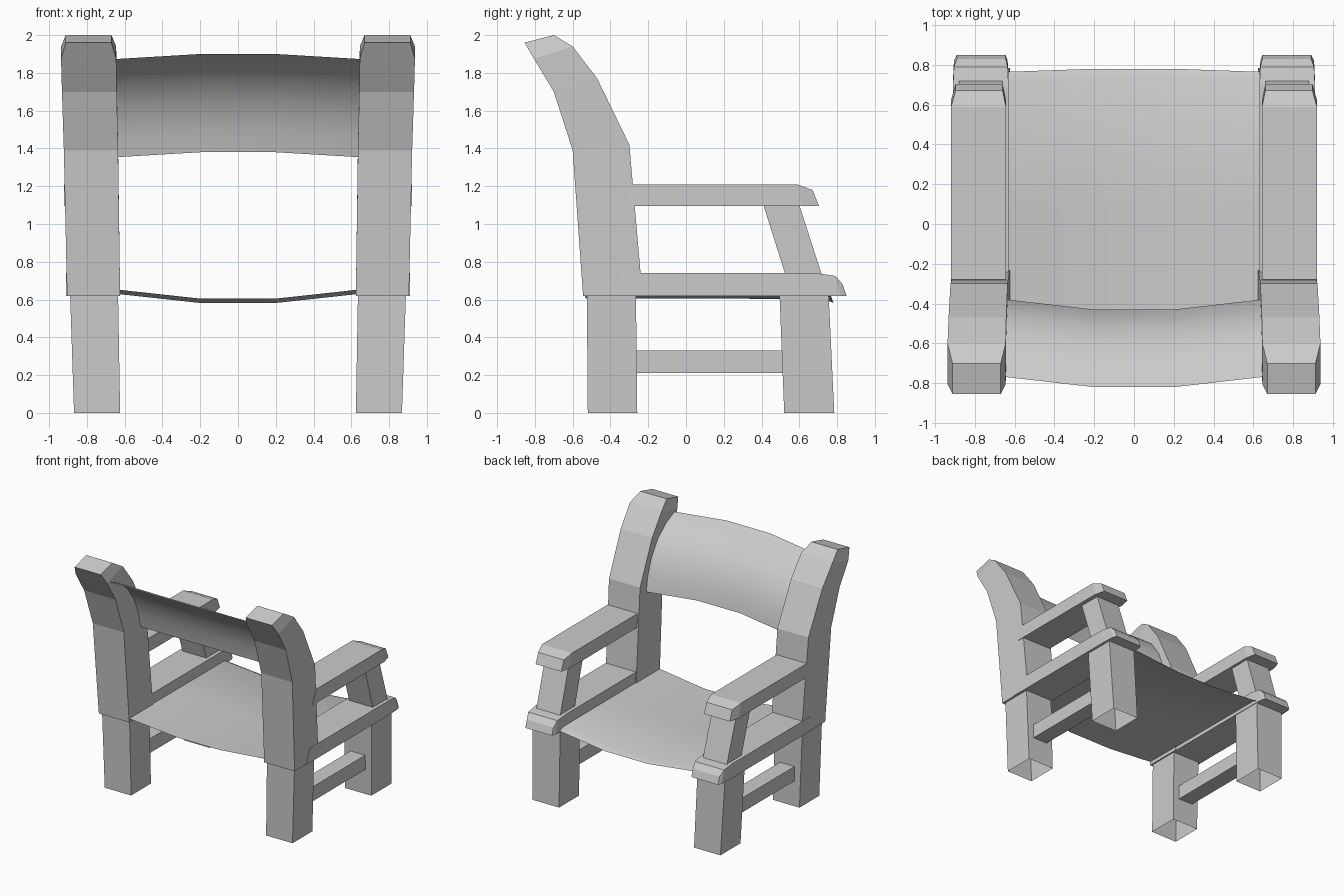
import bpy, bmesh

if "Cube" in bpy.data.objects:
    bpy.data.objects.remove(bpy.data.objects["Cube"])


def finish(name, bm, smooth=False, mirror=False):
    bmesh.ops.recalc_face_normals(bm, faces=bm.faces[:])
    me = bpy.data.meshes.new(name)
    bm.to_mesh(me)
    bm.free()
    for p in me.polygons:
        p.use_smooth = smooth
    ob = bpy.data.objects.new(name, me)
    bpy.context.collection.objects.link(ob)
    if mirror:
        ob.modifiers.new("Mirror", "MIRROR")
    return ob


def beam(name, sections, cap_start=True):
    """Loft of four-sided sections: ((y, z), (y, z), x inner, x outer)."""
    bm = bmesh.new()
    rings = []
    for (ya, za), (yb, zb), x0, x1 in sections:
        rings.append([bm.verts.new(c) for c in
                      ((x0, ya, za), (x1, ya, za), (x1, yb, zb), (x0, yb, zb))])
    for a, b in zip(rings, rings[1:]):
        for i in range(4):
            j = (i + 1) % 4
            bm.faces.new((a[i], a[j], b[j], b[i]))
    if cap_start:
        bm.faces.new(rings[0])
    bm.faces.new(rings[-1])
    return finish(name, bm, mirror=True)


def sheet(name, profile, across, flip=False):
    """Fabric: (y, z) profile swept over (x, dy, dz) stations."""
    bm = bmesh.new()
    rows = [[bm.verts.new((x, y + dy, z + dz)) for x, dy, dz in across]
            for y, z in profile]
    for a, b in zip(rows, rows[1:]):
        for i in range(len(across) - 1):
            bm.faces.new((a[i], a[i + 1], b[i + 1], b[i]))
    ob = finish(name, bm, smooth=True)
    up = sum(p.normal.z for p in ob.data.polygons)
    if up < 0:
        ob.data.flip_normals()
    return ob


# Curved upper back posts
beam("back_post", [
    ((-0.545, 0.62), (-0.23, 0.62), 0.624, 0.905),
    ((-0.60, 1.39), (-0.30, 1.42), 0.635, 0.922),
    ((-0.70, 1.70), (-0.47, 1.77), 0.642, 0.932),
    ((-0.805, 1.875), (-0.60, 1.94), 0.645, 0.937),
    ((-0.855, 1.96), (-0.70, 2.00), 0.67, 0.912),
])

# Legs, open at the floor
beam("back_leg", [
    ((-0.52, 0), (-0.258, 0), 0.624, 0.868),
    ((-0.525, 0.63), (-0.265, 0.63), 0.635, 0.889),
], cap_start=False)
beam("front_leg", [
    ((0.52, 0), (0.785, 0), 0.624, 0.868),
    ((0.495, 0.63), (0.755, 0.63), 0.635, 0.889),
], cap_start=False)

# Seat side rails
beam("seat_rail", [
    ((-0.40, 0.62), (-0.345, 0.74), 0.63, 0.91),
    ((0.72, 0.62), (0.69, 0.74), 0.63, 0.91),
    ((0.82, 0.62), (0.79, 0.725), 0.635, 0.905),
    ((0.85, 0.62), (0.83, 0.68), 0.645, 0.89),
])

# Armrests and their slanted supports
beam("armrest", [
    ((-0.328, 1.095), (-0.28, 1.21), 0.643, 0.92),
    ((0.62, 1.095), (0.587, 1.21), 0.643, 0.92),
    ((0.704, 1.095), (0.67, 1.18), 0.66, 0.897),
])
beam("arm_support", [
    ((0.525, 0.735), (0.718, 0.735), 0.66, 0.88),
    ((0.41, 1.10), (0.60, 1.10), 0.665, 0.885),
])

# Lower side stretchers
beam("stretcher", [
    ((-0.28, 0.21), (-0.28, 0.33), 0.685, 0.82),
    ((0.53, 0.21), (0.53, 0.33), 0.685, 0.82),
])

# Sagging seat
sheet("seat", [(-0.53, 0.605), (0.10, 0.605), (0.735, 0.603), (0.78, 0.582)],
      [(-0.66, -0.016, 0.05), (-0.2, 0, 0), (0.2, 0, 0), (0.66, -0.016, 0.05)])

# Curved back panel
sheet("back_panel",
      [(-0.43, 1.38), (-0.455, 1.50), (-0.51, 1.64),
       (-0.60, 1.765), (-0.71, 1.85), (-0.82, 1.90)],
      [(-0.67, 0.054, -0.028), (-0.2, 0, 0), (0.2, 0, 0), (0.67, 0.054, -0.028)])
